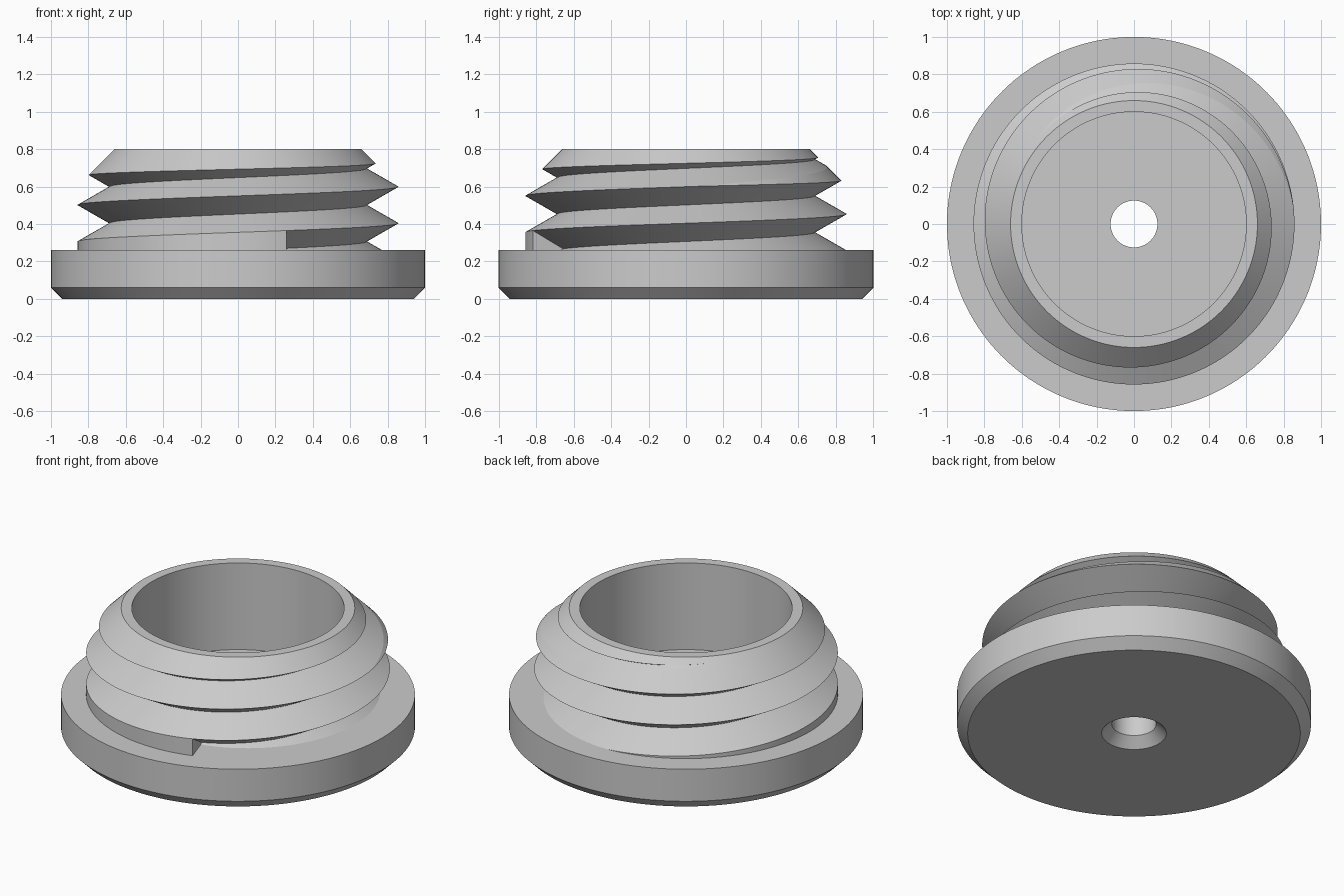
import bpy, bmesh, math

cube = bpy.data.objects.get("Cube")
if cube:
    bpy.data.objects.remove(cube)

SEGMENTS = 160
FLANGE_TOP, TOP = 0.26, 0.80
CREST_R, DEPTH, PITCH = 0.858, 0.17, 0.195
BORE_R = 0.60
CONE = 1.46                       # lead-in chamfer: radius = CONE - z
START = math.atan2(-0.82, 0.26)   # angle where the groove begins
START_Z = 0.365                   # crest height there
SLOPE = 2 * DEPTH / PITCH

grey = bpy.data.materials.new("plain grey plastic")
grey.use_nodes = True
grey.diffuse_color = (0.6, 0.6, 0.6, 1)
grey.node_tree.nodes["Principled BSDF"].inputs["Base Color"].default_value = (0.6, 0.6, 0.6, 1)


def clamp(v, lo, hi):
    return max(lo, min(hi, v))


def build_part(name, columns, fill=False):
    """Skin closed cross-sections placed around the z axis, then weld the seam."""
    bm = bmesh.new()
    rings = [[bm.verts.new((r * math.cos(a), r * math.sin(a), z)) for r, z in section]
             for a, section in columns]
    for left, right in zip(rings, rings[1:]):
        for i in range(len(left)):
            j = (i + 1) % len(left)
            bm.faces.new((left[i], right[i], right[j], left[j]))
    bmesh.ops.remove_doubles(bm, verts=bm.verts, dist=0.0001)
    if fill:
        bmesh.ops.holes_fill(bm, edges=[e for e in bm.edges if e.is_boundary], sides=0)
    bmesh.ops.recalc_face_normals(bm, faces=bm.faces)
    mesh = bpy.data.meshes.new(name)
    bm.to_mesh(mesh)
    bm.free()
    mesh.materials.append(grey)
    obj = bpy.data.objects.new(name, mesh)
    bpy.context.collection.objects.link(obj)
    bpy.ops.object.select_all(action='DESELECT')
    obj.select_set(True)
    bpy.context.view_layer.objects.active = obj
    bpy.ops.object.shade_smooth_by_angle(angle=math.radians(12))
    return obj


def thread_section(t):
    """Cross-section of the threaded collar at turn fraction t after the start."""
    first = START_Z + PITCH * (t - 1)

    def radius(z):
        if z <= first:            # uncut below the first crest
            return CREST_R
        turns = (z - first) / PITCH
        groove = CREST_R - SLOPE * PITCH * abs(turns - round(turns))
        return min(groove, CONE - z)

    heights = [FLANGE_TOP]
    half = PITCH / 2
    for k in range(5):
        crest = first + k * PITCH
        gap = CONE - CREST_R
        # root, chamfer on lower flank, crest, chamfer on upper flank
        lower = clamp((gap + SLOPE * crest) / (SLOPE + 1), crest - half, crest)
        upper = clamp((SLOPE * crest - gap) / (SLOPE - 1), crest, crest + half)
        heights += [clamp(z, FLANGE_TOP, TOP) for z in (crest - half, lower, crest, upper)]
    heights.append(TOP)
    sunk = FLANGE_TOP - 0.01
    return ([(radius(FLANGE_TOP), sunk)] + [(radius(z), z) for z in heights]
            + [(BORE_R, TOP), (BORE_R, sunk)])


steps = [i / SEGMENTS for i in range(SEGMENTS + 1)]
angles = [START + 2 * math.pi * t for t in steps]

# Flange disc with chamfered rim and countersunk centre hole
flange = [(0.183, 0), (0.94, 0), (1, 0.06), (1, FLANGE_TOP), (0.125, FLANGE_TOP), (0.125, 0.058)]
build_part("base_flange", [(a, flange) for a in angles])

# Hollow collar with the helical groove
build_part("threaded_collar", [(a, thread_section(t)) for a, t in zip(angles, steps)], fill=True)
